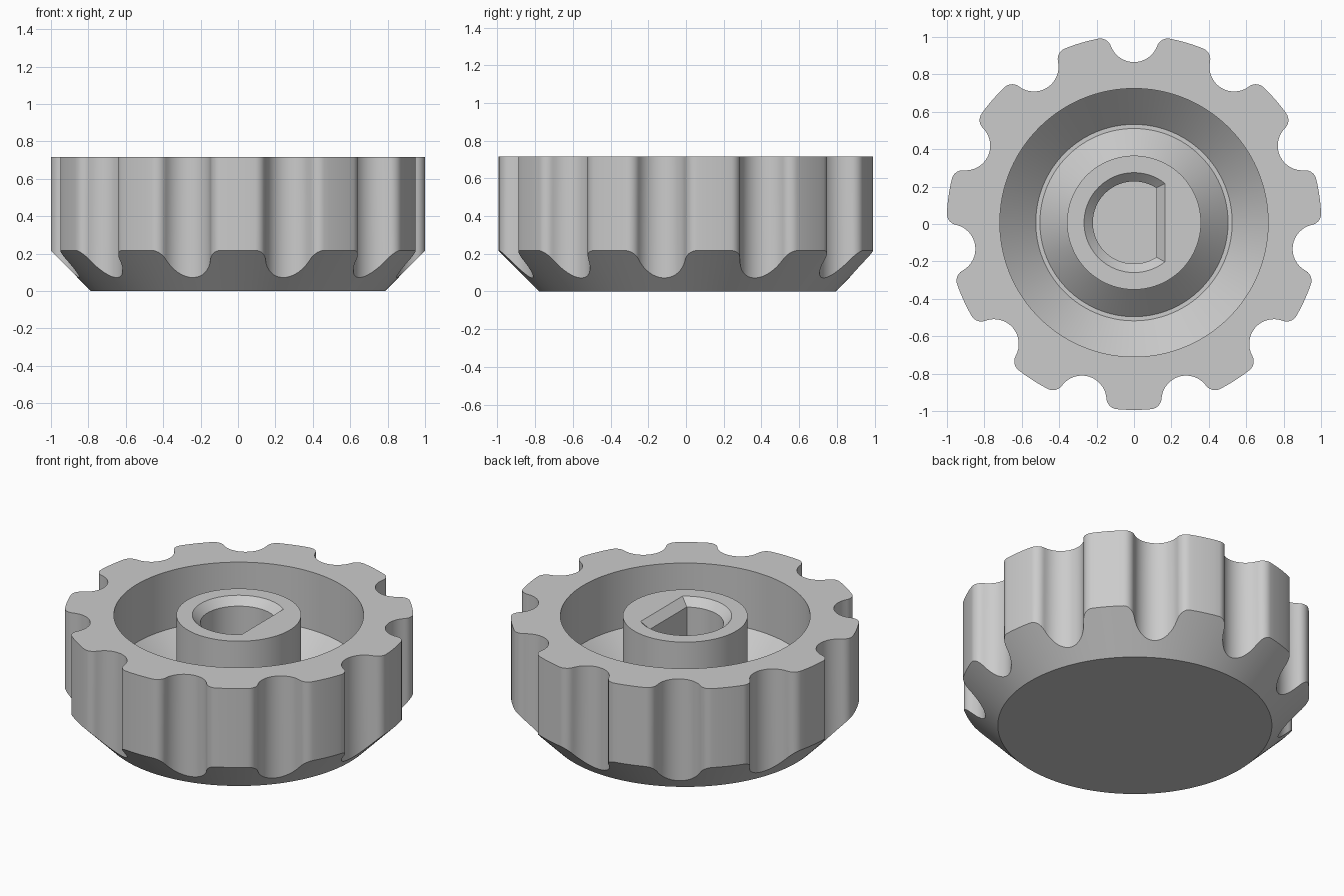
import bpy, bmesh, math
from mathutils import Vector

if "Cube" in bpy.data.objects:
    bpy.data.objects.remove(bpy.data.objects["Cube"])

NOTCHES = 11
R = 1.0016                  # outer radius over the lobes
ND, NR, FR = 0.99, 0.132, 0.06   # notch centre distance, notch radius, corner fillet
TOP = 0.717                 # overall height
BASE_R, CHAMFER_Z = 0.787, 0.217
Y_OFF = 0.0075              # centres the odd-lobed outline on y = 0


def arc(cx, cy, r, a0, a1, n):
    return [Vector((cx + r * math.cos(a0 + (a1 - a0) * i / n),
                    cy + r * math.sin(a0 + (a1 - a0) * i / n))) for i in range(n + 1)]


def notch_half():
    """Half of one notch (pointing +y), from its middle to the middle of the lobe."""
    fd = R - FR
    alpha = math.acos((ND**2 + fd**2 - (NR + FR)**2) / (2 * ND * fd))
    fx, fy = fd * math.sin(alpha), fd * math.cos(alpha)
    contact = math.atan2(fy - ND, fx)
    pts = arc(0, ND, NR, -math.pi / 2, contact, 8)
    pts += arc(fx, fy, FR, contact + math.pi, math.pi / 2 - alpha, 7)[1:]
    pts += arc(0, 0, R, math.pi / 2 - alpha, math.pi / 2 - math.pi / NOTCHES, 3)[1:]
    return pts


# Lobed outline, counter-clockwise
half = notch_half()
unit = list(reversed(half)) + [Vector((-p.x, p.y)) for p in half[1:-1]]
outline = []
for k in range(NOTCHES):
    a = 2 * math.pi * k / NOTCHES
    c, s = math.cos(a), math.sin(a)
    outline += [Vector((p.x * c - p.y * s, p.x * s + p.y * c)) for p in unit]
angles = [math.atan2(p.y, p.x) for p in outline]


def circle(r, z):
    return [(r * math.cos(a), r * math.sin(a), z) for a in angles]


def d_shape(r, flat, z):
    """Circle with a flat on +x, samples remapped so the corners are exact."""
    corner = math.acos(flat / r)
    pivots = {s: abs(min(angles, key=lambda a: abs(a - s * 0.95))) for s in (1, -1)}
    pts = []
    for a in angles:
        s = 1 if a >= 0 else -1
        t, p = abs(a), pivots[s]
        if t <= p:
            t = corner * t / p
            pts.append((flat, s * flat * math.tan(t), z))
        else:
            t = corner + (t - p) * (math.pi - corner) / (math.pi - p)
            pts.append((r * math.cos(t), s * r * math.sin(t), z))
    return pts


# Rings from the closed underside, up the outside, and down into the recess and bore
slope = CHAMFER_Z / (R - BASE_R)
rings = [
    circle(BASE_R, 0),
    [(p.x, p.y, (p.length - BASE_R) * slope) for p in outline],   # chamfer edge
    [(p.x, p.y, TOP) for p in outline],                           # lobed rim
    circle(0.717, TOP), circle(0.717, 0.35),                      # recess wall
    circle(0.525, 0.16), circle(0.503, 0.16),                     # recess floor
    circle(0.358, 0.305), circle(0.358, TOP),                     # hub
    d_shape(0.267, 0.166, TOP), d_shape(0.220, 0.119, TOP - 0.047),
    d_shape(0.220, 0.119, 0.16),                                  # shaft bore
]

bm = bmesh.new()
loops = [[bm.verts.new((x, y + Y_OFF, z)) for x, y, z in ring] for ring in rings]
n = len(angles)
for lo, hi in zip(loops, loops[1:]):
    for i in range(n):
        j = (i + 1) % n
        bm.faces.new((lo[i], lo[j], hi[j], hi[i]))
bm.faces.new(list(reversed(loops[0])))
bm.faces.new(loops[-1])
bmesh.ops.recalc_face_normals(bm, faces=bm.faces)

mesh = bpy.data.meshes.new("knob")
bm.to_mesh(mesh)
bm.free()
knob = bpy.data.objects.new("knob", mesh)
bpy.context.collection.objects.link(knob)

grey = bpy.data.materials.new("light grey")
grey.diffuse_color = (0.6, 0.6, 0.6, 1)
grey.use_nodes = True
grey.node_tree.nodes["Principled BSDF"].inputs["Base Color"].default_value = grey.diffuse_color
mesh.materials.append(grey)

bpy.context.view_layer.objects.active = knob
knob.select_set(True)
bpy.ops.object.shade_smooth_by_angle(angle=math.radians(30))
